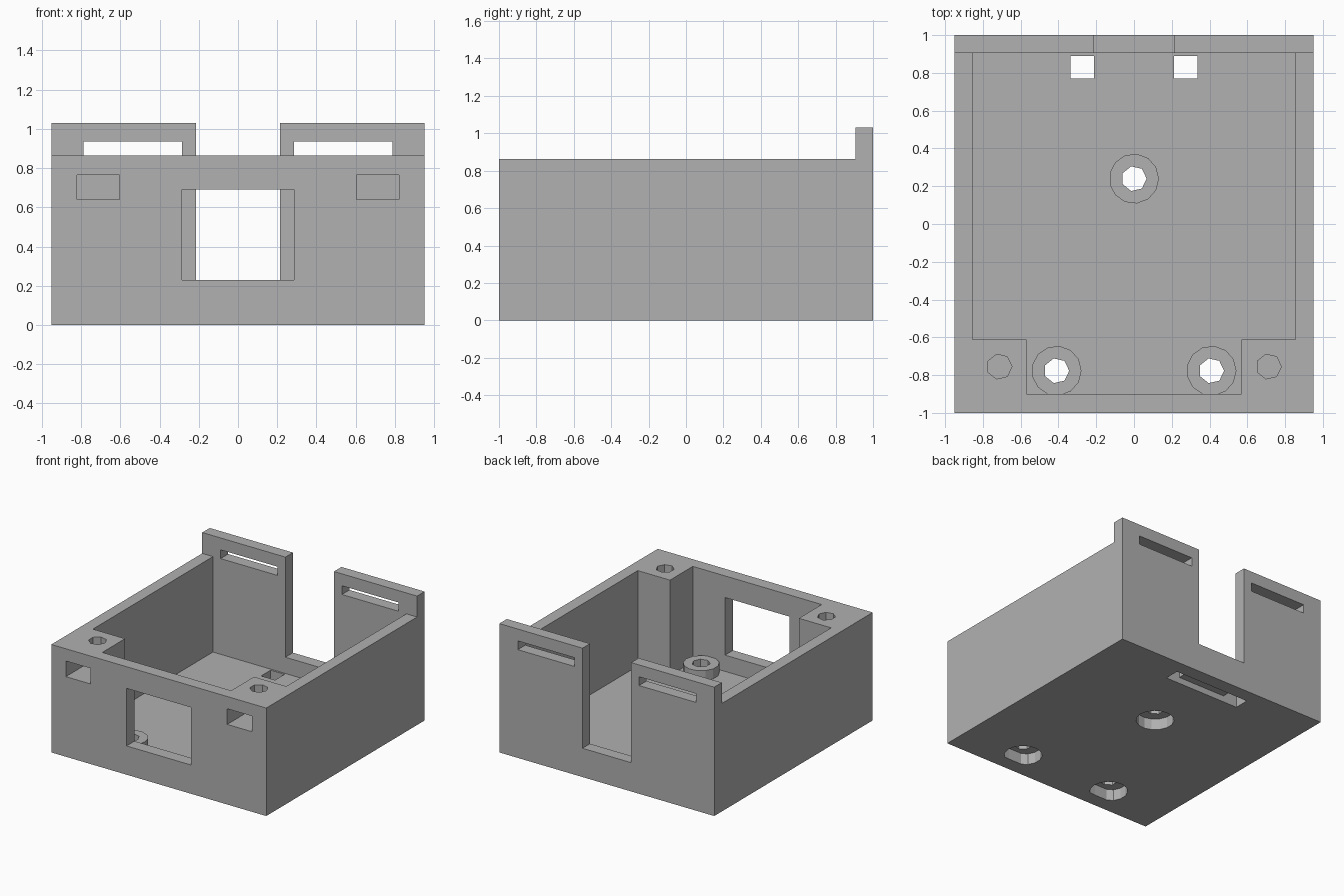
import bpy, bmesh
from math import sin, cos, tau

if "Cube" in bpy.data.objects:
    bpy.data.objects.remove(bpy.data.objects["Cube"], do_unlink=True)

grey = bpy.data.materials.new("light grey plastic")
grey.use_nodes = True
grey.diffuse_color = (0.44, 0.44, 0.44, 1)
grey.node_tree.nodes["Principled BSDF"].inputs["Base Color"].default_value = grey.diffuse_color


def prism(name, outline, z0, z1):
    """Extrude a flat outline upward into a solid."""
    bm = bmesh.new()
    base = bm.faces.new([bm.verts.new((x, y, z0)) for x, y in outline])
    top = bmesh.ops.extrude_face_region(bm, geom=[base])["geom"]
    bmesh.ops.translate(bm, vec=(0, 0, z1 - z0),
                        verts=[v for v in top if isinstance(v, bmesh.types.BMVert)])
    bmesh.ops.recalc_face_normals(bm, faces=bm.faces)
    mesh = bpy.data.meshes.new(name)
    bm.to_mesh(mesh)
    bm.free()
    mesh.materials.append(grey)
    ob = bpy.data.objects.new(name, mesh)
    bpy.context.collection.objects.link(ob)
    return ob


def box(name, x0, x1, y0, y1, z0, z1):
    return prism(name, [(x0, y0), (x1, y0), (x1, y1), (x0, y1)], z0, z1)


def cylinder(name, x, y, r, sides, z0, z1, y_min=-2):
    pts = [(x + r * cos(tau * i / sides), max(y_min, y + r * sin(tau * i / sides)))
           for i in range(sides)]
    return prism(name, pts, z0, z1)


def combine(target, tool, operation):
    """Apply a boolean and discard the tool."""
    mod = target.modifiers.new(operation.lower(), 'BOOLEAN')
    mod.operation, mod.object, mod.solver = operation, tool, 'EXACT'
    bpy.context.view_layer.objects.active = target
    bpy.ops.object.modifier_apply(modifier=mod.name)
    bpy.data.objects.remove(tool, do_unlink=True)


def cut(tool):
    combine(case, tool, 'DIFFERENCE')


W, WALL, FLOOR, RIM, TOP = 0.95, 0.095, 0.1, 0.863, 1.03
IN_X, IN_Y = W - WALL, 1 - WALL

# Case block, lowered everywhere but the back wall
case = box("enclosure", -W, W, -1, 1, 0, TOP)
cut(box("rim_cut", -2, 2, -2, IN_Y, RIM, 2))

# Cavity, leaving a post in each front corner
cavity = [(-0.57, -0.9), (0.57, -0.9), (0.57, -0.612), (IN_X, -0.612),
          (IN_X, IN_Y), (-IN_X, IN_Y), (-IN_X, -0.612), (-0.57, -0.612)]
cut(prism("cavity", cavity, FLOOR, 2))

# Front window and open notch in the back wall
cut(box("front_window", -0.285, 0.285, -2, -0.8, 0.23, 0.69))
cut(box("back_notch", -0.215, 0.215, 0.8, 2, 0.23, 2))

# Strap groove under the floor
cut(box("strap_groove", -0.335, 0.335, 0.77, 0.89, -1, 0.05))

for s in (-1, 1):
    # Back slits, strap holes, and screw holes with nut pockets in the posts
    a, b = sorted((s * 0.285, s * 0.787))
    cut(box("back_slit", a, b, 0.8, 2, RIM + 0.002, 0.935))
    a, b = sorted((s * 0.212, s * 0.335))
    cut(box("strap_hole", a, b, 0.77, 0.89, -1, 0.2))
    a, b = sorted((s * 0.605, s * 0.822))
    cut(box("nut_pocket", a, b, -2, -0.67, 0.64, 0.765))
    cut(cylinder("post_hole", s * 0.713, -0.755, 0.067, 7, 0.7, 2))

# Floor bosses, countersunk from below
for x, y in ((0, 0.24), (-0.41, -0.777), (0.41, -0.777)):
    combine(case, cylinder("boss", x, y, 0.132, 13, 0.095, 0.18), 'UNION')
    cut(cylinder("recess", x, y, 0.14, 15, -1, 0.09, y_min=-0.885))
    cut(cylinder("boss_hole", x, y, 0.067, 7, -1, 0.5))
